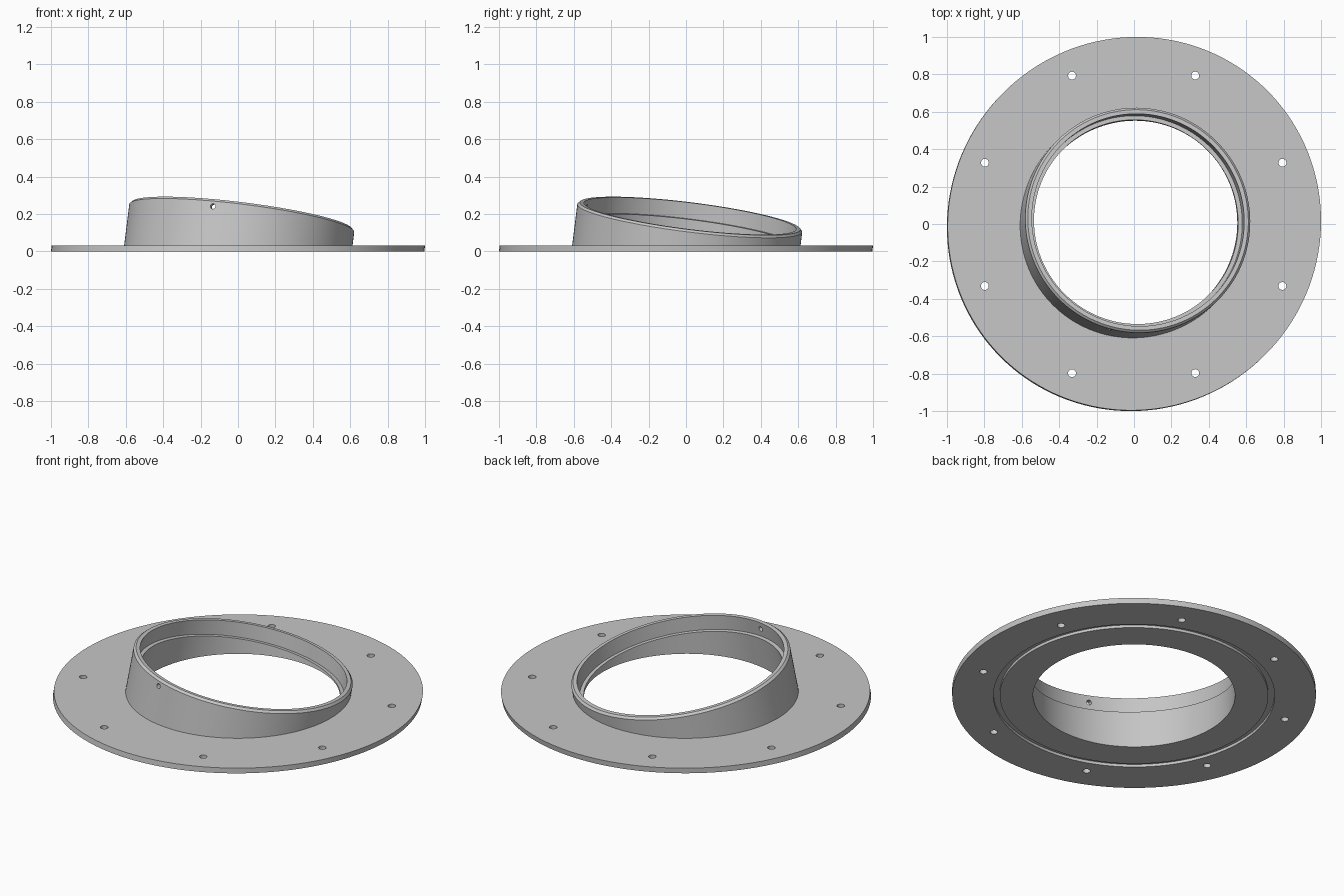
import bpy
import bmesh
from math import radians, cos, sin, tan, pi, sqrt
from mathutils import Matrix, Vector

SEGMENTS = 144
LEAN = radians(10)
# Collar axis leans toward the back left
TILT = Matrix.Rotation(LEAN, 4, Vector((-1, 1, 0)))
# The flange follows the same leaning axis, but keeps level top and bottom faces
LEVEL = Matrix.Identity(4)
LEVEL[0][2] = LEVEL[1][2] = tan(LEAN) / sqrt(2)
LEVEL = LEVEL @ Matrix.Scale(1 / cos(LEAN), 4, Vector((1, 1, 0)).normalized())

if "Cube" in bpy.data.objects:
    bpy.data.objects.remove(bpy.data.objects["Cube"])

grey = bpy.data.materials.new("light_grey")
grey.use_nodes = True
colour = (0.57, 0.57, 0.57, 1)
grey.diffuse_color = colour
grey.node_tree.nodes["Principled BSDF"].inputs["Base Color"].default_value = colour


def lathe(name, profile, matrix, steps=SEGMENTS, floor=None):
    """Revolve a (radius, height) profile about z and cap it, optionally trimmed at a floor."""
    bm = bmesh.new()
    points = [bm.verts.new((r, 0, z)) for r, z in profile]
    edges = [bm.edges.new(pair) for pair in zip(points, points[1:])]
    bmesh.ops.spin(bm, geom=points + edges, cent=(0, 0, 0), axis=(0, 0, 1),
                   angle=2 * pi, steps=steps, use_duplicate=False)
    bmesh.ops.remove_doubles(bm, verts=bm.verts, dist=1e-5)
    bmesh.ops.holes_fill(bm, edges=[e for e in bm.edges if e.is_boundary], sides=0)
    bm.transform(matrix)
    if floor is not None:
        cut = bmesh.ops.bisect_plane(bm, geom=bm.verts[:] + bm.edges[:] + bm.faces[:],
                                     plane_co=(0, 0, floor), plane_no=(0, 0, 1),
                                     clear_inner=True)
        rim = [e for e in cut["geom_cut"] if isinstance(e, bmesh.types.BMEdge)]
        bmesh.ops.edgeloop_fill(bm, edges=rim)
    bmesh.ops.recalc_face_normals(bm, faces=bm.faces)
    mesh = bpy.data.meshes.new(name)
    bm.to_mesh(mesh)
    bm.free()
    mesh.materials.append(grey)
    obj = bpy.data.objects.new(name, mesh)
    bpy.context.collection.objects.link(obj)
    return obj


def combine(target, tool, operation):
    mod = target.modifiers.new(operation.lower(), 'BOOLEAN')
    mod.operation = operation
    mod.solver = 'EXACT'
    mod.object = tool
    bpy.context.view_layer.objects.active = target
    bpy.ops.object.modifier_apply(modifier=mod.name)
    bpy.data.objects.remove(tool)


# Flat flange with a seal groove underneath
body = lathe("flange_with_tilted_collar",
             [(0.65, 0), (0.731, 0), (0.731, 0.015), (0.766, 0.015), (0.766, 0),
              (0.9905, 0), (0.9905, 0.031), (0.65, 0.031)], LEVEL)

# Leaning collar with a chamfered rim
collar = lathe("collar", [(0.606, -0.2), (0.606, 0.181), (0.594, 0.193)], TILT, floor=0.02)

# Level hub joins the collar to the flange
hub = lathe("hub", [(0.7, 0), (0.7, 0.031)], LEVEL)
combine(body, hub, 'UNION')
combine(body, collar, 'UNION')

# Stepped bore: the wider seat sits above a ledge
bore = lathe("bore", [(0.55, -0.3), (0.55, 0.106), (0.572, 0.106), (0.572, 0.4)], TILT)
combine(body, bore, 'DIFFERENCE')

# Bolt holes around the flange
for i in range(8):
    a = radians(22.5 + 45 * i)
    place = Matrix.Translation((0.861 * cos(a), 0.861 * sin(a), 0))
    combine(body, lathe("bolt_hole", [(0.021, -0.1), (0.021, 0.1)], place, 24), 'DIFFERENCE')

# Three radial screw holes through the collar wall
for degrees in (15, 135, 255):
    place = (TILT @ Matrix.Translation((0, 0, 0.153)) @ Matrix.Rotation(radians(degrees), 4, 'Z')
             @ Matrix.Rotation(radians(90), 4, 'Y'))
    combine(body, lathe("screw_hole", [(0.014, 0.5), (0.014, 0.7)], place, 20), 'DIFFERENCE')

# Centre the leaning flange on the origin
body.data.transform(Matrix.Translation((-0.002, -0.002, 0)))

bpy.ops.object.select_all(action='DESELECT')
body.select_set(True)
bpy.context.view_layer.objects.active = body
bpy.ops.object.shade_smooth_by_angle(angle=radians(30))
